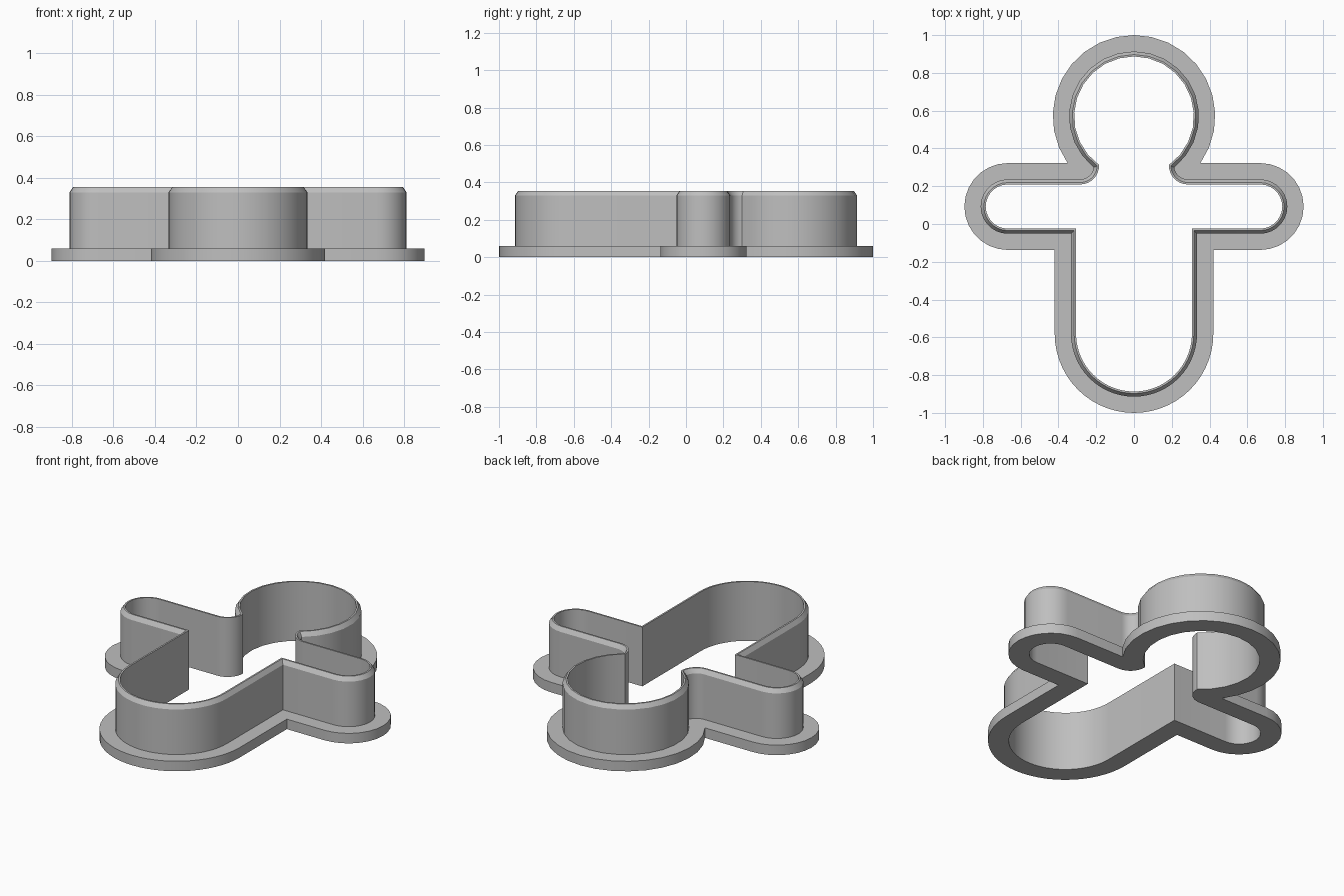
import bpy, bmesh, math
from mathutils import Vector

if "Cube" in bpy.data.objects:
    bpy.data.objects.remove(bpy.data.objects["Cube"], do_unlink=True)

# Inner outline: circle centres and radii
HEAD, HEAD_R = Vector((0, 0.57)), 0.317
ARM, ARM_R = Vector((0.668, 0.0925)), 0.117
BODY, BODY_R = Vector((0, -0.58)), 0.307
SHOULDER_R = 0.10
SHOULDER = Vector((0.285, ARM.y + ARM_R + SHOULDER_R))

FLANGE_W, WALL_T = 0.113, 0.027
FLANGE_H, BEVEL_Z, TOP_Z = 0.06, 0.33, 0.355


def arc(c, r, a0, a1, n):
    return [c + r * Vector((math.cos(a0 + (a1 - a0) * i / n),
                            math.sin(a0 + (a1 - a0) * i / n))) for i in range(n + 1)]


def angle(v):
    return math.atan2(v.y, v.x)


def outline(d):
    """Closed figure outline, moved outward from the inner edge by d."""
    hr, sr = HEAD_R + d, SHOULDER_R - d
    if sr > 0:
        # Neck cusp: where the head circle crosses the shoulder curve
        axis = SHOULDER - HEAD
        dist = axis.length
        axis.normalize()
        a = (hr * hr - sr * sr + dist * dist) / (2 * dist)
        h = math.sqrt(hr * hr - a * a)
        tip = HEAD + axis * a + Vector((axis.y, -axis.x)) * h
        shoulder = arc(SHOULDER, sr, angle(tip - SHOULDER) % math.tau, 1.5 * math.pi, 8)
    else:
        # Wide offset: the head circle meets the straight arm edge
        y = ARM.y + ARM_R + d
        tip = Vector((math.sqrt(hr * hr - (y - HEAD.y) ** 2), y))
        shoulder = [tip] * 9
    half = arc(HEAD, hr, math.pi / 2, angle(tip - HEAD), 10)
    half += shoulder[1:]
    half += arc(ARM, ARM_R + d, math.pi / 2, -math.pi / 2, 14)
    half.append(Vector((BODY_R + d, ARM.y - ARM_R - d)))
    half += arc(BODY, BODY_R + d, 0, -math.pi / 2, 14)
    return half + [Vector((-p.x, p.y)) for p in half[-2:0:-1]]


def loft(name, section, mat):
    """Sweep a closed (offset, height) section around the outline."""
    bm = bmesh.new()
    rings = [[bm.verts.new((p.x, p.y, z)) for p in outline(d)] for d, z in section]
    n = len(rings[0])
    for k, ring in enumerate(rings):
        nxt = rings[(k + 1) % len(rings)]
        for i in range(n):
            j = (i + 1) % n
            bm.faces.new((ring[i], ring[j], nxt[j], nxt[i]))
    bmesh.ops.remove_doubles(bm, verts=bm.verts, dist=1e-5)
    bmesh.ops.recalc_face_normals(bm, faces=bm.faces)
    me = bpy.data.meshes.new(name)
    bm.to_mesh(me)
    bm.free()
    me.materials.append(mat)
    ob = bpy.data.objects.new(name, me)
    bpy.context.collection.objects.link(ob)
    bpy.ops.object.select_all(action='DESELECT')
    ob.select_set(True)
    bpy.context.view_layer.objects.active = ob
    bpy.ops.object.shade_smooth_by_angle(angle=math.radians(30))
    return ob


grey = bpy.data.materials.new("plain_grey")
grey.use_nodes = True
colour = (0.52, 0.52, 0.52, 1)
grey.diffuse_color = colour
grey.node_tree.nodes["Principled BSDF"].inputs["Base Color"].default_value = colour

# Flat grip flange around the foot of the wall
loft("base_flange", [(WALL_T, 0), (FLANGE_W, 0), (FLANGE_W, FLANGE_H), (WALL_T, FLANGE_H)], grey)

# Thin cutting wall with a bevelled outer top edge
loft("cutting_wall", [(0, 0), (WALL_T, 0), (WALL_T, BEVEL_Z), (0.010, TOP_Z), (0, TOP_Z)], grey)
